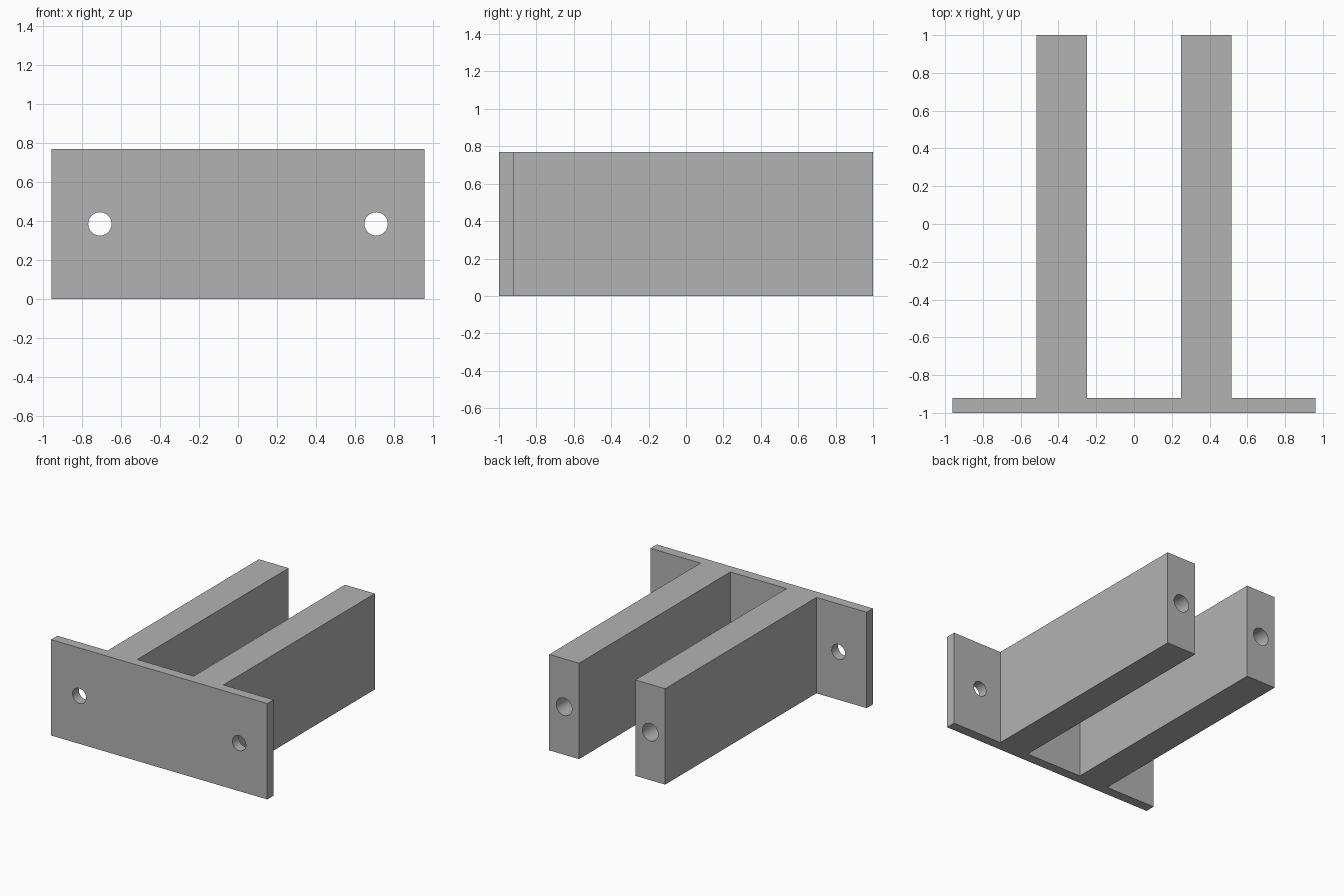
import bpy
import bmesh
from mathutils import Matrix

HEIGHT = 0.77
HALF_WIDTH = 0.96
ARM_IN, ARM_OUT = 0.25, 0.515
FRONT, PLATE_BACK, ARM_END = -1.0, -0.92, 1.0

cube = bpy.data.objects.get("Cube")
if cube:
    bpy.data.objects.remove(cube, do_unlink=True)

grey = bpy.data.materials.new("plain_grey")
grey.use_nodes = True
colour = (0.45, 0.45, 0.45, 1)
grey.diffuse_color = colour
grey.node_tree.nodes["Principled BSDF"].inputs["Base Color"].default_value = colour


def add_object(name, bm):
    bmesh.ops.recalc_face_normals(bm, faces=bm.faces)
    mesh = bpy.data.meshes.new(name)
    bm.to_mesh(mesh)
    bm.free()
    mesh.materials.append(grey)
    obj = bpy.data.objects.new(name, mesh)
    bpy.context.collection.objects.link(obj)
    return obj


def drill(target, name, x, y_start, y_end, radius):
    """Cut a round hole running along y at mid height."""
    bm = bmesh.new()
    place = Matrix.Translation((x, (y_start + y_end) / 2, HEIGHT / 2))
    bmesh.ops.create_cone(bm, cap_ends=True, segments=48, radius1=radius,
                          radius2=radius, depth=y_end - y_start,
                          matrix=place @ Matrix.Rotation(1.5707963, 4, "X"))
    cutter = add_object(name, bm)
    cutter.hide_render = True
    cutter.hide_set(True)
    cut = target.modifiers.new(name, "BOOLEAN")
    cut.operation = "DIFFERENCE"
    cut.solver = "EXACT"
    cut.object = cutter
    bpy.context.view_layer.objects.active = target
    bpy.ops.object.modifier_apply(modifier=name)
    bpy.data.objects.remove(cutter, do_unlink=True)


# Plate with two arms: mirrored plan outline, extruded upward
half = [(HALF_WIDTH, FRONT), (HALF_WIDTH, PLATE_BACK), (ARM_OUT, PLATE_BACK),
        (ARM_OUT, ARM_END), (ARM_IN, ARM_END), (ARM_IN, PLATE_BACK)]
outline = half + [(-x, y) for x, y in reversed(half)]
bm = bmesh.new()
base = bm.faces.new([bm.verts.new((x, y, 0)) for x, y in outline])
top = bmesh.ops.extrude_face_region(bm, geom=[base])
bmesh.ops.translate(bm, vec=(0, 0, HEIGHT),
                    verts=[v for v in top["geom"] if isinstance(v, bmesh.types.BMVert)])
bracket = add_object("two_arm_bracket", bm)

# Through holes in the plate and blind holes in the arm ends
for side in (-1, 1):
    drill(bracket, "plate_hole", side * 0.71, FRONT - 0.1, PLATE_BACK + 0.1, 0.06)
    drill(bracket, "arm_hole", side * (ARM_IN + ARM_OUT) / 2,
          ARM_END - 0.5, ARM_END + 0.1, 0.07)

# Smooth hole walls, crisp flat faces
bpy.ops.object.select_all(action="DESELECT")
bracket.select_set(True)
bpy.context.view_layer.objects.active = bracket
bpy.ops.object.shade_smooth_by_angle()
